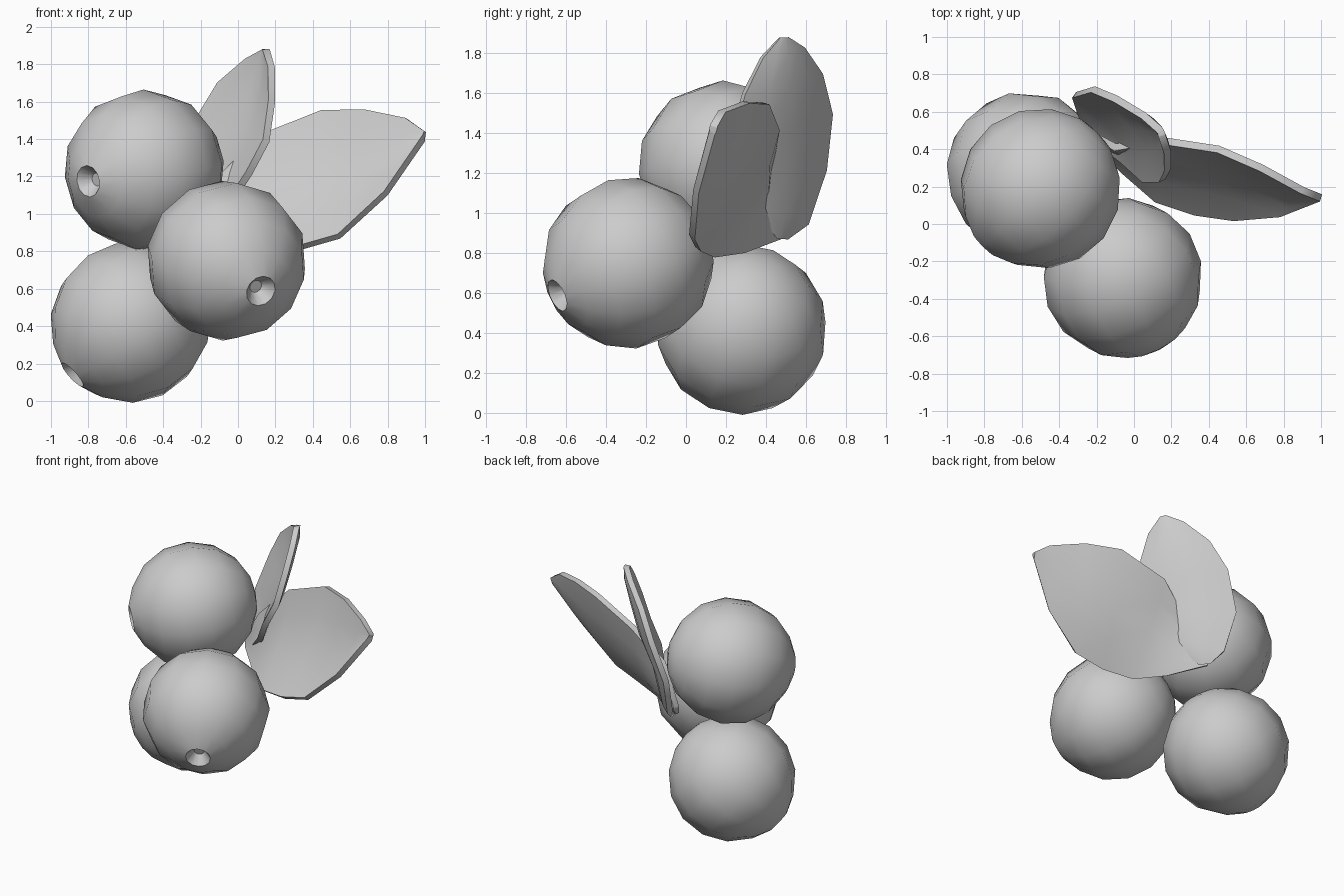
import bpy, bmesh, math
from mathutils import Vector

if "Cube" in bpy.data.objects:
    bpy.data.objects.remove(bpy.data.objects["Cube"])


def finish(name, bm, angle):
    bmesh.ops.recalc_face_normals(bm, faces=bm.faces[:])
    mesh = bpy.data.meshes.new(name)
    bm.to_mesh(mesh)
    bm.free()
    mesh.polygons.foreach_set("use_smooth", [True] * len(mesh.polygons))
    mesh.set_sharp_from_angle(angle=math.radians(angle))
    ob = bpy.data.objects.new(name, mesh)
    bpy.context.collection.objects.link(ob)
    return ob


def berry(name, centre, facing, r=0.43, sides=12):
    # lathe profile (radius, height): sunken blossom end, small rim, round body
    profile = [(0.035, 0.365), (0.085, 0.43)]
    profile += [(r * math.sin(math.radians(a)), r * math.cos(math.radians(a)))
                for a in (28, 51, 74, 97, 120, 143, 163)]
    bm = bmesh.new()
    rings = []
    for rad, h in profile:
        rings.append([bm.verts.new((rad * math.cos(2 * math.pi * i / sides),
                                    rad * math.sin(2 * math.pi * i / sides), h))
                      for i in range(sides)])
    for a, b in zip(rings, rings[1:]):
        for i in range(sides):
            j = (i + 1) % sides
            bm.faces.new((a[i], a[j], b[j], b[i]))
    bm.faces.new(rings[0])
    pole = bm.verts.new((0, 0, -r))
    for i in range(sides):
        bm.faces.new((rings[-1][i], rings[-1][(i + 1) % sides], pole))
    ob = finish(name, bm, 50)
    ob.location = centre
    ob.rotation_euler = Vector(facing).to_track_quat('Z', 'Y').to_euler()


def leaf(name, edge_a, edge_b, cup):
    # loft between the two edges with a cupped midrib, then thicken
    bm = bmesh.new()
    rows = []
    n = len(edge_a) - 1
    for k, (a, b) in enumerate(zip(edge_a, edge_b)):
        a, b = Vector(a), Vector(b)
        depth = math.sin(math.pi * k / n)
        rows.append([bm.verts.new(a.lerp(b, t) + Vector(cup) * depth * 4 * t * (1 - t))
                     for t in (0, 0.25, 0.5, 0.75, 1)])
    for p, q in zip(rows, rows[1:]):
        for i in range(4):
            bm.faces.new((p[i], p[i + 1], q[i + 1], q[i]))
    ob = finish(name, bm, 40)
    mod = ob.modifiers.new("thickness", 'SOLIDIFY')
    mod.thickness = 0.04
    mod.offset = 0
    mod.use_even_offset = False
    # crisp rim
    for e in ob.data.edges:
        if sum(e.key in p.edge_keys for p in ob.data.polygons) == 1:
            e.use_edge_sharp = True


# Three berries
berry("upper_berry", (-0.50, 0.19, 1.235), (-0.30, -0.30, -0.06))
berry("front_berry", (-0.06, -0.29, 0.75), (0.18, -0.35, -0.16))
berry("lower_berry", (-0.575, 0.28, 0.42), (-0.31, -0.10, -0.28))

# Broad leaf on the right
leaf("side_leaf",
     [(-.27, .50, .95), (-.10, .41, 1.20), (.12, .45, 1.42), (.45, .40, 1.55),
      (.68, .30, 1.555), (.90, .18, 1.51), (1.0, .14, 1.44)],
     [(-.25, .47, .88), (-.05, .28, .81), (.12, .13, .79), (.33, .06, .82),
      (.54, .03, .88), (.79, .05, 1.11), (.99, .13, 1.40)],
     (0.02, 0.05, -0.02))

# Upright leaf at the back
leaf("upright_leaf",
     [(-.20, .45, .88), (-.05, .33, 1.05), (.06, .23, 1.22), (.15, .23, 1.39),
      (.18, .29, 1.60), (.18, .38, 1.78), (.15, .47, 1.88)],
     [(-.25, .50, .88), (-.29, .60, .95), (-.32, .69, 1.22), (-.22, .72, 1.50),
      (-.10, .67, 1.70), (.05, .58, 1.83), (.14, .50, 1.88)],
     (0.04, 0.04, -0.01))
